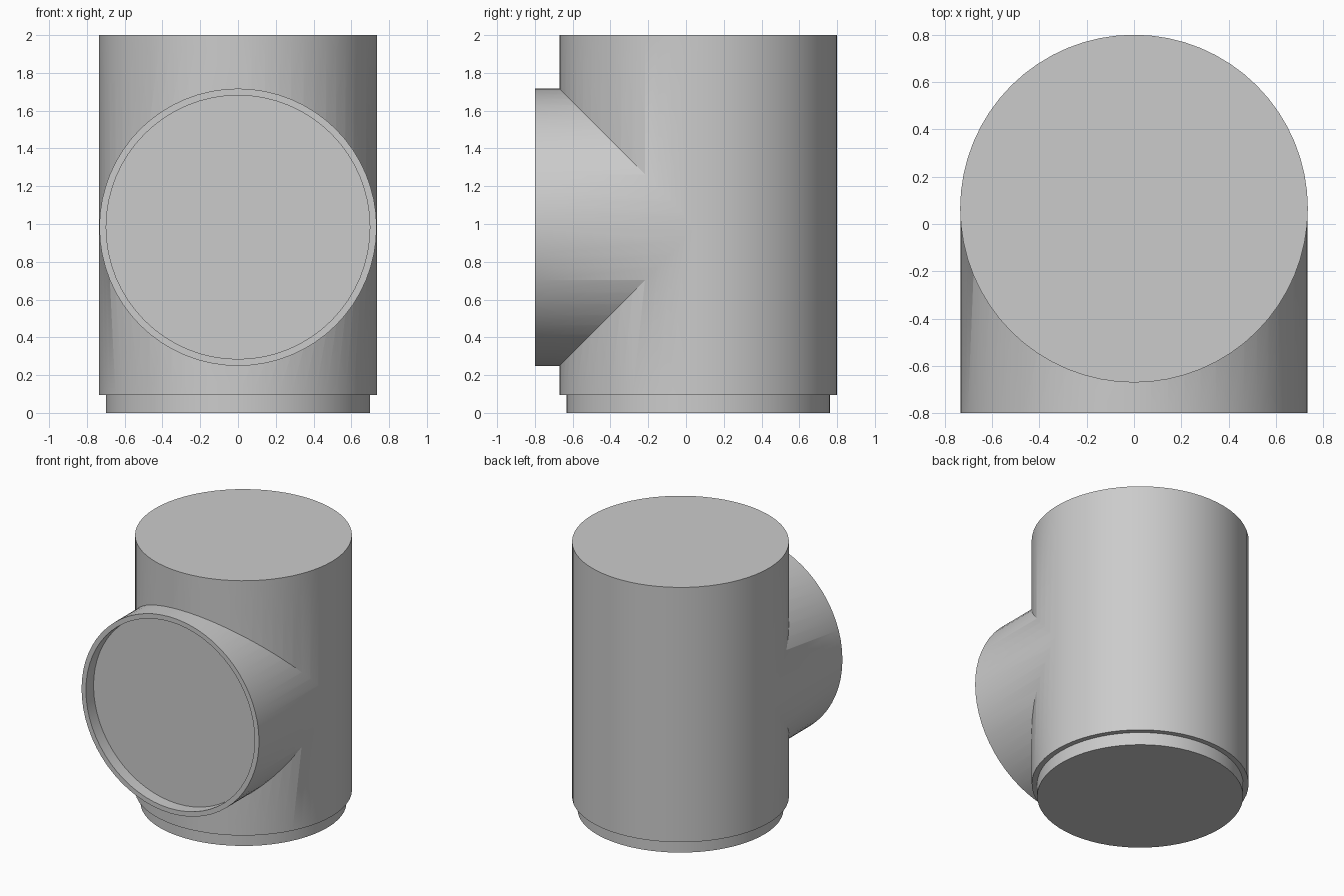
import bpy, bmesh, math
from mathutils import Matrix

cube = bpy.data.objects.get("Cube")
if cube:
    bpy.data.objects.remove(cube, do_unlink=True)

SEGMENTS = 64
RADIUS, BORE = 0.735, 0.698
AXIS_Y, BRANCH_Z = 0.065, 0.983

grey = bpy.data.materials.new("pipe_grey")
grey.use_nodes = True
colour = (0.6, 0.6, 0.6, 1)
grey.diffuse_color = colour
grey.node_tree.nodes["Principled BSDF"].inputs["Base Color"].default_value = colour


def lathe(name, profile, matrix):
    """Closed solid turned round z from (radius, height) pairs, capped at both ends."""
    bm = bmesh.new()
    rings = []
    for r, z in profile:
        angles = [2 * math.pi * i / SEGMENTS for i in range(SEGMENTS)]
        rings.append([bm.verts.new((r * math.cos(a), r * math.sin(a), z)) for a in angles])
    for low, high in zip(rings, rings[1:]):
        for i in range(SEGMENTS):
            j = (i + 1) % SEGMENTS
            bm.faces.new((low[i], low[j], high[j], high[i]))
    bm.faces.new(rings[0][::-1])
    bm.faces.new(rings[-1])
    bm.transform(matrix)
    bmesh.ops.recalc_face_normals(bm, faces=bm.faces)
    mesh = bpy.data.meshes.new(name)
    bm.to_mesh(mesh)
    bm.free()
    mesh.materials.append(grey)
    obj = bpy.data.objects.new(name, mesh)
    bpy.context.collection.objects.link(obj)
    return obj


# Upright pipe with a narrower spigot at its foot
pipe = lathe("tee_pipe",
             [(BORE, 0), (BORE, 0.095), (RADIUS, 0.095), (RADIUS, 2)],
             Matrix.Translation((0, AXIS_Y, 0)))

# Front branch with a shallow socket in its end; local z points to -y
branch = lathe("branch_pipe",
               [(RADIUS - 0.001, 0), (RADIUS - 0.001, 0.865), (BORE, 0.865), (BORE, 0.775)],
               Matrix.Translation((0, AXIS_Y, BRANCH_Z)) @ Matrix.Rotation(math.pi / 2, 4, "X"))

# Weld the branch to the pipe
bpy.ops.object.select_all(action="DESELECT")
pipe.select_set(True)
bpy.context.view_layer.objects.active = pipe
union = pipe.modifiers.new("branch_union", "BOOLEAN")
union.operation = "UNION"
union.solver = "EXACT"
union.object = branch
bpy.ops.object.modifier_apply(modifier=union.name)
bpy.data.objects.remove(branch, do_unlink=True)

bpy.ops.object.shade_smooth_by_angle(angle=math.radians(30))
